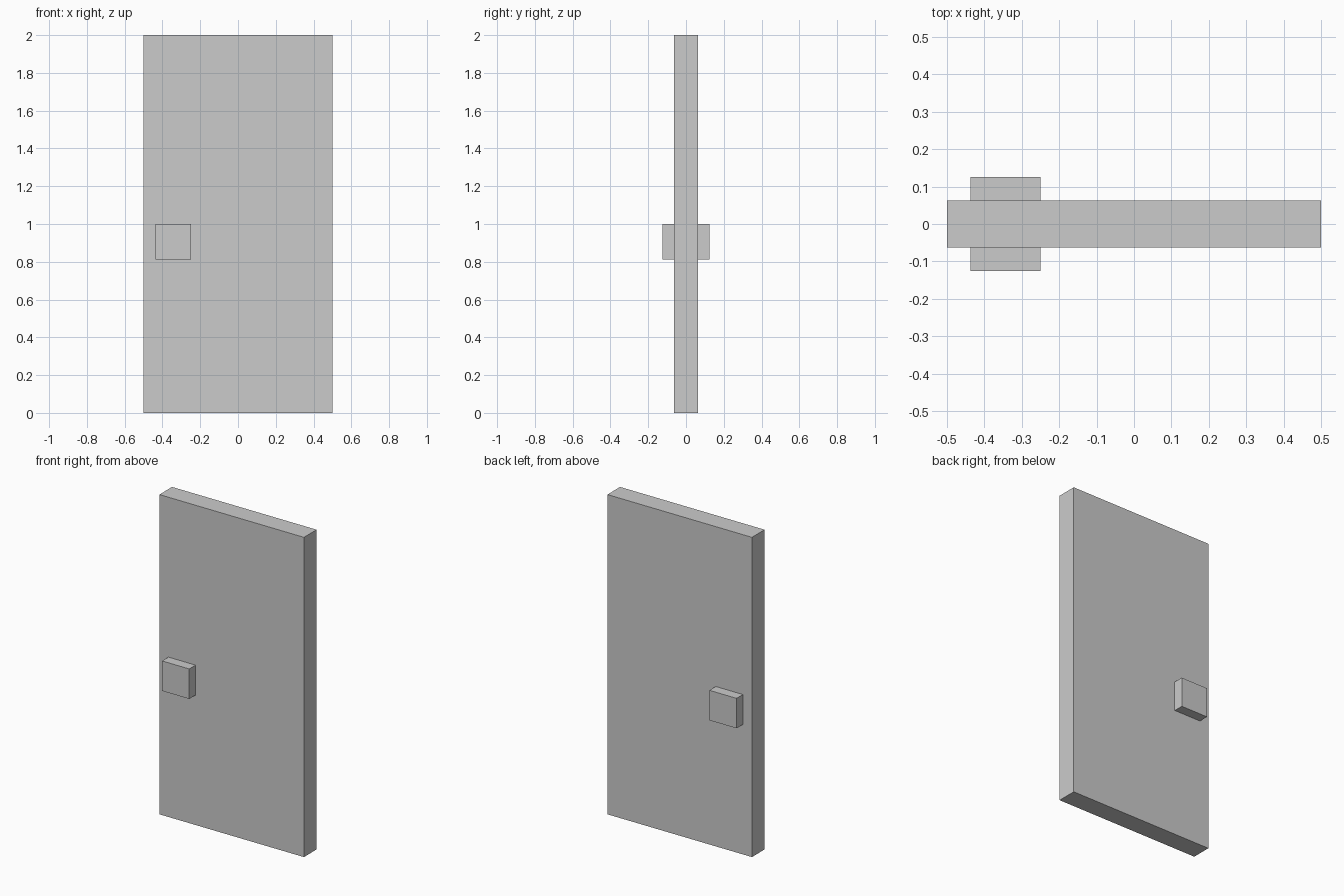
import bpy

if "Cube" in bpy.data.objects:
    bpy.data.objects.remove(bpy.data.objects["Cube"])


def box(name, x, y, z):
    """Axis-aligned box from (min, max) ranges."""
    bpy.ops.mesh.primitive_cube_add(
        size=1, location=[(a + b) / 2 for a, b in (x, y, z)])
    obj = bpy.context.object
    obj.name = name
    obj.scale = [b - a for a, b in (x, y, z)]
    bpy.ops.object.transform_apply(location=False, rotation=False, scale=True)
    return obj


HALF_THICKNESS = 0.0625
KNOB_REACH = 0.125

# Door slab
box("door_panel", (-0.5, 0.5), (-HALF_THICKNESS, HALF_THICKNESS), (0, 2))

# Square knob on each face of the door
for name, y in (("front_knob", (-KNOB_REACH, -HALF_THICKNESS)),
                ("back_knob", (HALF_THICKNESS, KNOB_REACH))):
    box(name, (-0.4375, -0.25), y, (0.8125, 1.0))
